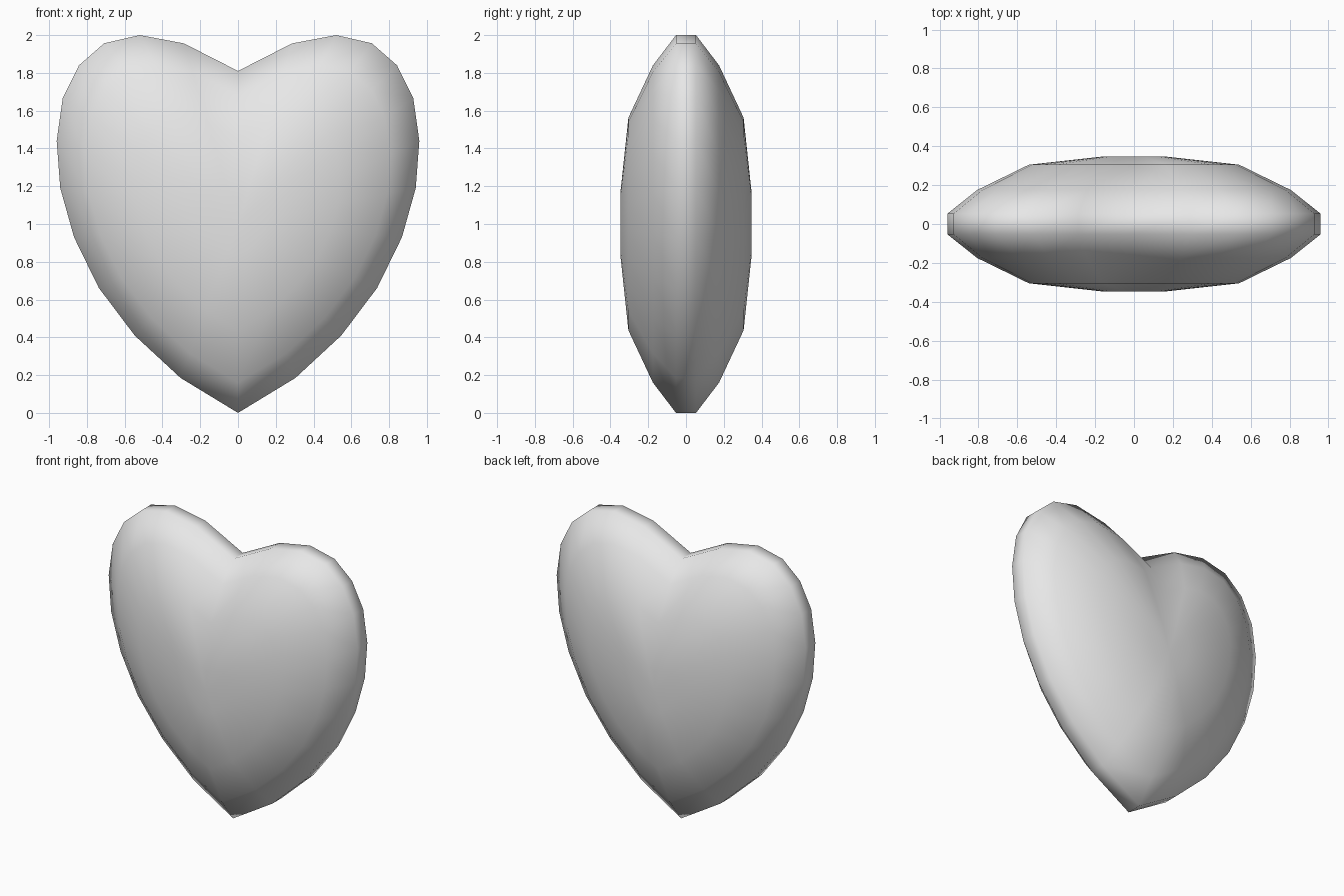
import bpy
import bmesh

if "Cube" in bpy.data.objects:
    bpy.data.objects.remove(bpy.data.objects["Cube"], do_unlink=True)

# Right half of the heart outline (x, z), from the notch down to the tip
HALF = [(0, 1.81), (0.286, 1.956), (0.52, 2.0), (0.708, 1.957), (0.842, 1.84),
        (0.928, 1.667), (0.96, 1.44), (0.941, 1.19), (0.868, 0.93),
        (0.737, 0.662), (0.547, 0.41), (0.304, 0.185), (0, 0)]
OUTLINE = HALF + [(-x, z) for x, z in HALF[-2:0:-1]]
CENTRE_Z = 1.0

# Depth profile: (y, outline scale), front to back
FRONT = [(-0.347, 0.17), (-0.305, 0.563), (-0.175, 0.84), (-0.053, 1.0)]
PROFILE = FRONT + [(-y, s) for y, s in reversed(FRONT)]

# One scaled heart ring per profile step
bm = bmesh.new()
rings = [[bm.verts.new((x * s, y, CENTRE_Z + (z - CENTRE_Z) * s)) for x, z in OUTLINE]
         for y, s in PROFILE]
n = len(OUTLINE)

# Bridge neighbouring rings
for a, b in zip(rings, rings[1:]):
    for i in range(n):
        j = (i + 1) % n
        bm.faces.new((a[i], a[j], b[j], b[i]))

# Close the front and back with flat fans
for ring in (rings[0], rings[-1]):
    hub = bm.verts.new((0, ring[0].co.y, CENTRE_Z))
    for i in range(n):
        bm.faces.new((hub, ring[i], ring[(i + 1) % n]))

bmesh.ops.recalc_face_normals(bm, faces=bm.faces)
for f in bm.faces:
    f.smooth = True
mesh = bpy.data.meshes.new("heart")
bm.to_mesh(mesh)
bm.free()

# Plain light grey material
grey = bpy.data.materials.new("light grey")
grey.use_nodes = True
colour = (0.8, 0.8, 0.8, 1.0)
grey.diffuse_color = colour
bsdf = next(nd for nd in grey.node_tree.nodes if nd.type == 'BSDF_PRINCIPLED')
bsdf.inputs["Base Color"].default_value = colour
mesh.materials.append(grey)

heart = bpy.data.objects.new("heart", mesh)
bpy.context.collection.objects.link(heart)
